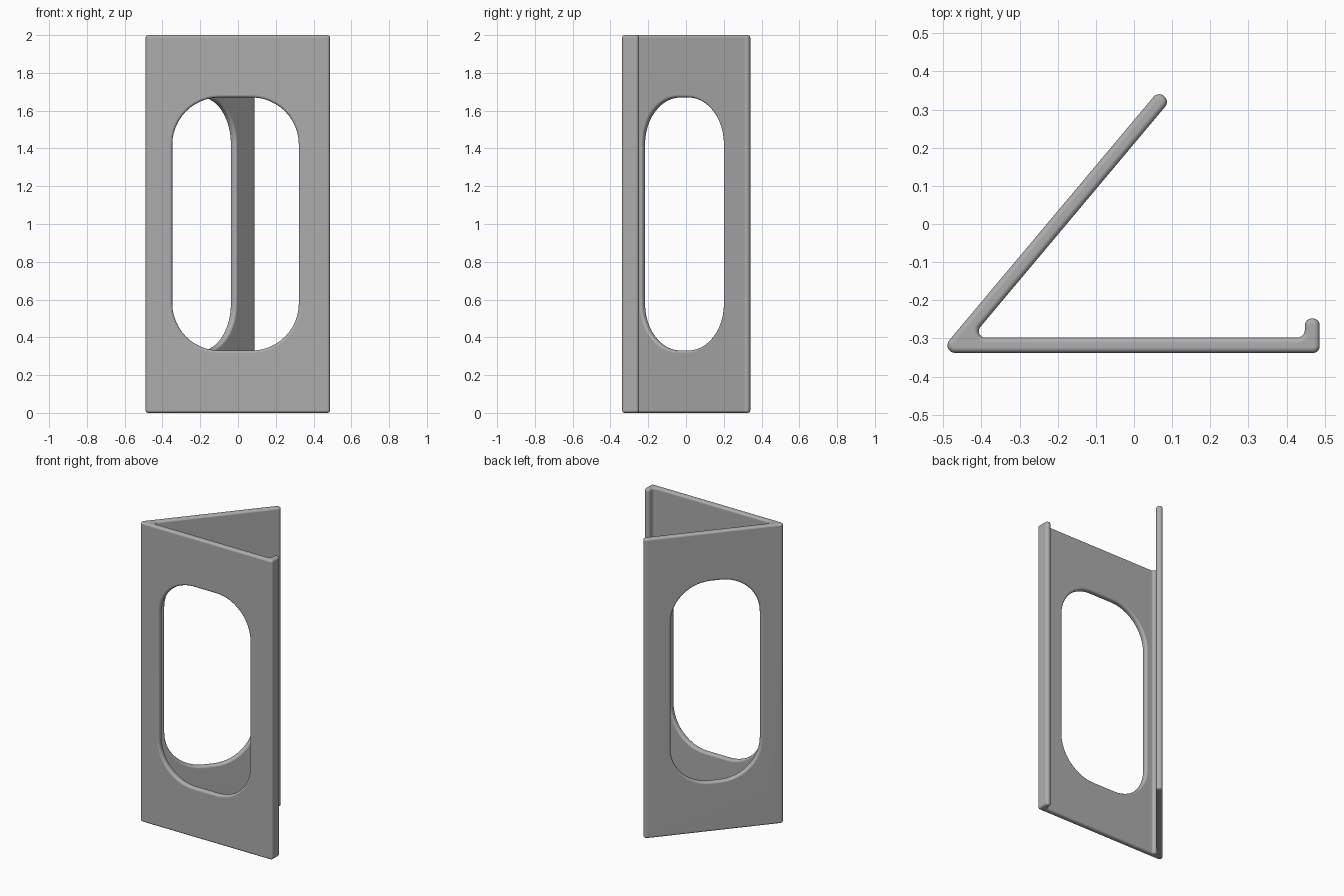
import bpy
import math
from mathutils import Vector, Matrix

old = bpy.data.objects.get("Cube")
if old:
    bpy.data.objects.remove(old, do_unlink=True)

HEIGHT = 2.0
THICK = 0.04
ANGLE = math.radians(50)

grey = bpy.data.materials.new("plain grey")
grey.use_nodes = True
colour = (0.42, 0.42, 0.42, 1)
grey.diffuse_color = colour
grey.node_tree.nodes["Principled BSDF"].inputs["Base Color"].default_value = colour


def rounded(corners, steps):
    """Replace each (x, y, radius) corner with a tangent arc."""
    result = []
    for i, (x, y, r) in enumerate(corners):
        p = Vector((x, y))
        a = (Vector(corners[i - 1][:2]) - p).normalized()
        b = (Vector(corners[(i + 1) % len(corners)][:2]) - p).normalized()
        half = a.angle(b) / 2
        centre = p + (a + b).normalized() * (r / math.sin(half))
        start = p + a * (r / math.tan(half)) - centre
        end = p + b * (r / math.tan(half)) - centre
        sweep = start.angle_signed(end)
        for k in range(steps + 1):
            turn = Matrix.Rotation(-sweep * k / steps, 2)
            result.append(centre + turn @ start)
    return result


def prism(name, outline, depth):
    """Extrude a closed 2D outline along +z."""
    n = len(outline)
    verts = [(p.x, p.y, z) for z in (0, depth) for p in outline]
    faces = [list(range(n))[::-1], list(range(n, 2 * n))]
    faces += [(i, (i + 1) % n, (i + 1) % n + n, i + n) for i in range(n)]
    mesh = bpy.data.meshes.new(name)
    mesh.from_pydata(verts, [], faces)
    mesh.materials.append(grey)
    obj = bpy.data.objects.new(name, mesh)
    bpy.context.collection.objects.link(obj)
    return obj


def window_cutter(name, centre, width, turn):
    """Tall rounded window shape pushed through a panel."""
    w, h, r = width / 2, 0.67, 0.25
    shape = rounded([(-w, -h, r), (w, -h, r), (w, h, r), (-w, h, r)], 12)
    obj = prism(name, shape, 0.12)
    obj.matrix_world = (Matrix.Translation((*centre, HEIGHT / 2))
                        @ Matrix.Rotation(turn, 4, "Z")
                        @ Matrix.Rotation(math.pi / 2, 4, "X")
                        @ Matrix.Translation((0, 0, -0.06)))
    obj.hide_render = True
    return obj


# Folded stand: front panel with a hooked lip, and a slanted back panel
front, inner = -0.338, -0.298
along = Vector((math.cos(ANGLE), math.sin(ANGLE)))
side = Vector((along.y, -along.x)) * THICK / 2
tip = Vector((0.066, 0.32)) + along * 0.02


def on_slant(p, y):
    return p.x + (y - p.y) / math.tan(ANGLE)


outer_end, inner_end = tip - side, tip + side
profile = rounded([
    (on_slant(outer_end, front), front, 0.02),
    (0.487, front, 0.017),
    (0.487, -0.248, 0.018),
    (0.448, -0.248, 0.018),
    (0.448, inner, 0.02),
    (on_slant(inner_end, inner), inner, 0.017),
    (inner_end.x, inner_end.y, 0.019),
    (outer_end.x, outer_end.y, 0.019),
], 7)
stand = prism("folded_stand", profile, HEIGHT)

# Windows through both panels
slant_mid = Vector((on_slant(tip, -0.008), -0.008))
cutters = [
    window_cutter("front_window_cutter", (-0.013, (front + inner) / 2), 0.67, 0),
    window_cutter("back_window_cutter", slant_mid, 0.564, ANGLE),
]
for cutter in cutters:
    cut = stand.modifiers.new("window", "BOOLEAN")
    cut.operation = "DIFFERENCE"
    cut.solver = "EXACT"
    cut.object = cutter

# Softened rims
soft = stand.modifiers.new("soft_edges", "BEVEL")
soft.width = 0.014
soft.segments = 4
soft.limit_method = "ANGLE"
soft.angle_limit = math.radians(40)

bpy.context.view_layer.update()
bpy.ops.object.select_all(action="DESELECT")
stand.select_set(True)
bpy.context.view_layer.objects.active = stand
for name in [m.name for m in stand.modifiers]:
    bpy.ops.object.modifier_apply(modifier=name)
for cutter in cutters:
    bpy.data.objects.remove(cutter, do_unlink=True)
bpy.ops.object.shade_smooth_by_angle(angle=math.radians(35))
stand.modifiers.new("flat_panels", "WEIGHTED_NORMAL").keep_sharp = True
